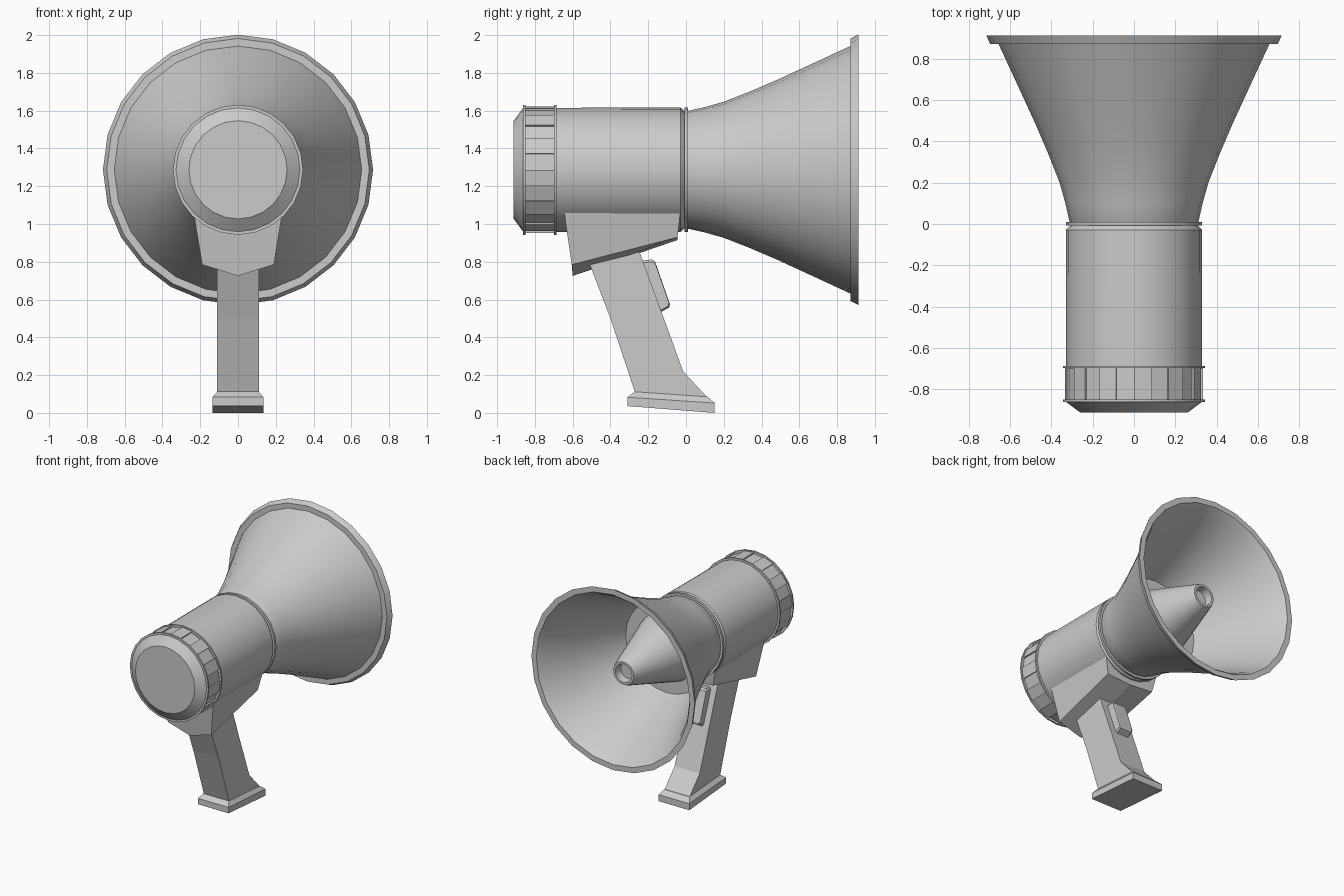
import bpy, bmesh, math

if "Cube" in bpy.data.objects:
    bpy.data.objects.remove(bpy.data.objects["Cube"])

ZC = 1.287   # height of the horn axis
N = 24


def finish(name, bm, angle=30):
    bmesh.ops.remove_doubles(bm, verts=bm.verts, dist=1e-5)
    bmesh.ops.recalc_face_normals(bm, faces=bm.faces)
    me = bpy.data.meshes.new(name)
    bm.to_mesh(me)
    bm.free()
    ob = bpy.data.objects.new(name, me)
    bpy.context.collection.objects.link(ob)
    bpy.ops.object.select_all(action='DESELECT')
    ob.select_set(True)
    bpy.context.view_layer.objects.active = ob
    if angle:
        bpy.ops.object.shade_smooth_by_angle(angle=math.radians(angle))
    return ob


def skin(name, rings, angle=30):
    """Bridge rings of equal point count and cap both ends."""
    bm = bmesh.new()
    vs = [[bm.verts.new(p) for p in r] for r in rings]
    n = len(vs[0])
    for a, b in zip(vs, vs[1:]):
        for i in range(n):
            j = (i + 1) % n
            bm.faces.new((a[i], a[j], b[j], b[i]))
    bm.faces.new(vs[0])
    bm.faces.new(vs[-1])
    return finish(name, bm, angle)


def ring(y, r):
    return [(r * math.sin(2 * math.pi * i / N), y, ZC + r * math.cos(2 * math.pi * i / N))
            for i in range(N)]


def lathe(name, profile, angle=30):
    return skin(name, [ring(y, r) for y, r in profile], angle)


def slab(name, outline, sections):
    """Side outline (y, z) swept across x; sections are (x, scale about centre)."""
    cy = sum(p[0] for p in outline) / len(outline)
    cz = sum(p[1] for p in outline) / len(outline)
    return skin(name, [[(x, cy + (y - cy) * s, cz + (z - cz) * s) for y, z in outline]
                       for x, s in sections], 0)


# Horn: outer flare, rim, inner flare, throat disc, inner cone with recessed tip
lathe("horn", [
    (-0.01, 0.30), (0.01, 0.312), (0.10, 0.332), (0.20, 0.36), (0.34, 0.415), (0.48, 0.475),
    (0.68, 0.567), (0.87, 0.655), (0.87, 0.695), (0.912, 0.715), (0.912, 0.672),
    (0.87, 0.642), (0.68, 0.553), (0.48, 0.461), (0.34, 0.401), (0.24, 0.36),
    (0.24, 0.265), (0.76, 0.10), (0.78, 0.09), (0.78, 0.072), (0.72, 0.065)])

# Neck ring and main body
lathe("neck_ring", [(-0.008, 0.30), (-0.008, 0.33), (0.01, 0.33), (0.01, 0.30)])
lathe("body", [(-0.70, 0.328), (-0.03, 0.33), (-0.01, 0.312), (0.0, 0.30)])

# Rear battery cap with two rings
lathe("rear_cap", [(-0.912, 0.26), (-0.862, 0.328), (-0.85, 0.328)], 20)
for name, y in (("cap_ring_rear", -0.856), ("cap_ring_front", -0.692)):
    lathe(name, [(y - 0.006, 0.31), (y - 0.006, 0.344), (y + 0.006, 0.344), (y + 0.006, 0.31)])

# Grip drum: alternate facets raised
lathe("grip_drum", [(-0.86, 0.325), (-0.69, 0.325)], 0)
bm = bmesh.new()
for k in range(0, N, 2):
    pts = []
    for r in (0.31, 0.335):
        for i in (k, k + 1):
            a = 2 * math.pi * i / N
            pts.append((r * math.sin(a), ZC + r * math.cos(a)))
    order = (0, 1, 3, 2)
    lo = [bm.verts.new((pts[i][0], -0.855, pts[i][1])) for i in order]
    hi = [bm.verts.new((pts[i][0], -0.695, pts[i][1])) for i in order]
    bm.faces.new(lo)
    bm.faces.new(hi)
    for i in range(4):
        j = (i + 1) % 4
        bm.faces.new((lo[i], lo[j], hi[j], hi[i]))
finish("grip_ribs", bm, 0)

# Housing under the body, with a shallow V underside
skin("housing", [
    [(-0.235, -0.645, 1.06), (-0.19, -0.605, 0.785), (0, -0.60, 0.725),
     (0.19, -0.605, 0.785), (0.235, -0.645, 1.06), (0, -0.645, 1.12)],
    [(-0.235, -0.03, 1.06), (-0.205, -0.045, 0.93), (0, -0.045, 0.915),
     (0.205, -0.045, 0.93), (0.235, -0.03, 1.06), (0, -0.03, 1.12)]], 0)

# Handle
slab("handle", [(-0.515, 0.80), (-0.40, 0.50), (-0.27, 0.11), (0.115, 0.08), (-0.015, 0.22),
                (-0.245, 0.85), (-0.38, 0.88)], [(-0.11, 1), (0.11, 1)])


# Foot plate, tilted with a chamfered top
def plate(w, y0, z0, y1, z1):
    return [(-w, y0, z0), (w, y0, z0), (w, y1, z1), (-w, y1, z1)]


skin("foot_plate", [plate(0.135, -0.31, 0.036, 0.152, 0.0),
                    plate(0.135, -0.31, 0.083, 0.152, 0.052),
                    plate(0.11, -0.272, 0.112, 0.115, 0.085)], 0)

# Trigger with softened side edges
slab("trigger", [(-0.25, 0.805), (-0.18, 0.812), (-0.163, 0.80), (-0.085, 0.575),
                 (-0.09, 0.557), (-0.13, 0.535), (-0.16, 0.56)],
     [(-0.06, 0.92), (-0.05, 1), (0.05, 1), (0.06, 0.92)])
